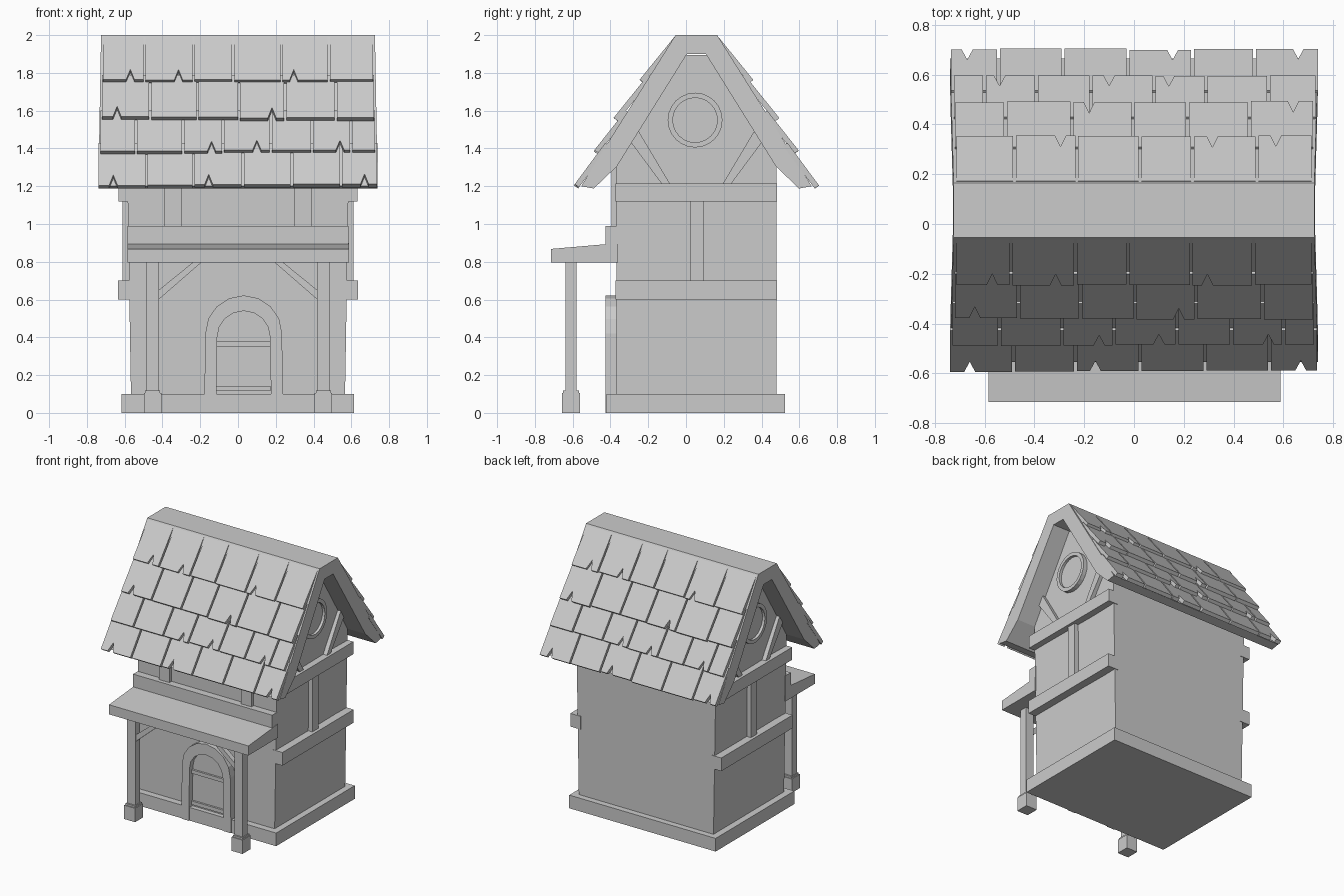
import bpy, bmesh, math, random
from mathutils import Vector

if "Cube" in bpy.data.objects:
    bpy.data.objects.remove(bpy.data.objects["Cube"])

random.seed(4)
CY = 0.055  # y of the roof ridge


def make(name, bm):
    bmesh.ops.recalc_face_normals(bm, faces=bm.faces)
    me = bpy.data.meshes.new(name)
    bm.to_mesh(me)
    bm.free()
    ob = bpy.data.objects.new(name, me)
    bpy.context.collection.objects.link(ob)
    return ob


def add_prism(bm, low, high):
    a = [bm.verts.new(p) for p in low]
    b = [bm.verts.new(p) for p in high]
    bm.faces.new(a)
    bm.faces.new(b[::-1])
    n = len(a)
    for i in range(n):
        bm.faces.new((a[i], b[i], b[(i + 1) % n], a[(i + 1) % n]))


def prism(name, pts, axis, lo, hi):
    """Extrude a 2D profile along x (points are y,z) or along y (points are x,z)."""
    put = (lambda p, t: (t, p[0], p[1])) if axis == 'x' else (lambda p, t: (p[0], t, p[1]))
    bm = bmesh.new()
    add_prism(bm, [put(p, lo) for p in pts], [put(p, hi) for p in pts])
    return make(name, bm)


def box(name, x, y, z):
    return prism(name, [(y[0], z[0]), (y[1], z[0]), (y[1], z[1]), (y[0], z[1])], 'x', *x)


def flare(ob, fn):
    """Widen or narrow an object in x as a function of height."""
    for v in ob.data.vertices:
        v.co.x *= fn(v.co.z)


def mirrored(half):
    return [(CY + u, z) for u, z in half] + [(CY - u, z) for u, z in reversed(half)]


# Plinth and walls, slightly wider towards the top
box("plinth", (-0.617, 0.615), (-0.42, 0.525), (0, 0.1))
walls = prism("walls", mirrored([(0.424, 0.08), (0.424, 1.31), (0.055, 1.895)]), 'x', -0.565, 0.565)
flare(walls, lambda z: 1 + 0.03 * min(z, 1.3))

# Roof slab with flared eaves
outer = [(0.61, 1.2), (0.475, 1.42), (0.11, 2.0)]
inner = [(0.05, 1.9), (0.421, 1.305), (0.543, 1.188)]
profile = ([(CY + u, z) for u, z in outer] + [(CY - u, z) for u, z in reversed(outer)]
           + [(CY - u, z) for u, z in reversed(inner)] + [(CY + u, z) for u, z in inner])
roof = prism("roof_slab", profile, 'x', -0.725, 0.725)
flare(roof, lambda z: 1 + 0.025 * (2 - z))

# Shingle rows: top point, bottom point (distance from ridge, z), x edges, notch positions
rows = [
    ((0.117, 1.99), (0.302, 1.762), [-.72, -.495, -.235, -.025, .23, .48, .72], [-.57, -.315, .295]),
    ((0.255, 1.79), (0.44, 1.56), [-.725, -.465, -.215, .005, .25, .517, .725], [-.64, .18]),
    ((0.375, 1.60), (0.545, 1.385), [-.735, -.54, -.29, -.08, .173, .392, .6, .73], [-.14, .1, .54]),
    ((0.482, 1.43), (0.65, 1.203), [-.745, -.485, -.235, .025, .285, .545, .742], [-.66, -.155, .67]),
]
for side, name in ((-1, "front_shingles"), (1, "back_shingles")):
    bm = bmesh.new()
    for top, bot, edges, notches in rows:
        du, dz = bot[0] - top[0], bot[1] - top[1]
        length = math.hypot(du, dz)
        nu, nz = -dz / length, du / length
        for x0, x1 in zip(edges, edges[1:]):
            x0, x1 = x0 + 0.006, x1 - 0.006
            end = 1 - random.uniform(0, 0.04)
            pts = [(x0, 0), (x0, end)]
            for n in notches:
                if x0 < n < x1:
                    pts += [(n - 0.022, end), (n, end - 0.24), (n + 0.022, end)]
            pts += [(x1, end), (x1, 0)]

            def place(x, s, d):
                u = top[0] + du * s - nu * d
                return Vector((-side * x, CY + side * u, top[1] + dz * s - nz * d))
            add_prism(bm, [place(x, s, 0) for x, s in pts], [place(x, s, 0.028) for x, s in pts])
    make(name, bm)

# Porch roof, and the beam it hangs from
prism("porch_roof", [(-0.715, 0.795), (-0.36, 0.795), (-0.36, 0.9), (-0.425, 0.893), (-0.715, 0.868)],
      'x', -0.585, 0.588)
box("front_beam", (-0.585, 0.585), (-0.425, -0.36), (0.795, 0.99))

# Porch posts, footings, braces and the short studs above the beam
for s, side in ((-1, "left"), (1, "right")):
    cx = 0.452 * s
    box(f"{side}_porch_post", (cx - 0.034, cx + 0.034), (-0.637, -0.58), (0.08, 0.8))
    box(f"{side}_post_footing", (cx - 0.046, cx + 0.046), (-0.657, -0.56), (0, 0.105))
    box(f"{side}_post_footing_cap", (cx - 0.04, cx + 0.04), (-0.65, -0.567), (0.1, 0.118))
    prism(f"{side}_porch_brace", [(s * 0.42, 0.6), (s * 0.42, 0.65), (s * 0.235, 0.8), (s * 0.19, 0.8)],
          'y', -0.628, -0.59)
    box(f"{side}_front_stud", (s * 0.345 - 0.045, s * 0.345 + 0.045), (-0.395, -0.36), (0.98, 1.31))

# Timber framing and round window on both gable ends
for s, side in ((-1, "left"), (1, "right")):
    box(f"{side}_lower_beam", (s * 0.55, s * 0.635), (-0.373, 0.483), (0.6, 0.7))
    box(f"{side}_upper_beam", (s * 0.55, s * 0.632), (-0.373, 0.483), (1.12, 1.215))
    box(f"{side}_wall_stud", (s * 0.55, s * 0.612), (0.02, 0.093), (0.69, 1.13))
    for t, part in ((-1, "front"), (1, "back")):
        brace = [(0.135, 1.205), (0.178, 1.205), (0.345, 1.43), (0.305, 1.49)]
        prism(f"{side}_{part}_gable_brace", [(CY + t * u, z) for u, z in brace], 'x', s * 0.55, s * 0.612)
    ring = lambda r: [(0.048 + r * math.cos(a * math.tau / 24), 1.55 + r * math.sin(a * math.tau / 24))
                      for a in range(24)]
    bm = bmesh.new()
    loops = [[bm.verts.new((s * x, *p)) for p in ring(r)]
             for r, x in ((0.145, 0.56), (0.145, 0.615), (0.118, 0.615), (0.118, 0.56))]
    for k in range(4):
        a, b = loops[k], loops[(k + 1) % 4]
        for i in range(24):
            j = (i + 1) % 24
            bm.faces.new((a[i], a[j], b[j], b[i]))
    make(f"{side}_window_frame", bm)
    prism(f"{side}_window_pane", ring(0.12), 'x', s * 0.56, s * 0.595)


# Arched door with frame and straps
def arch(hw, spring, top):
    c = 0.03
    curve = [(c - hw * math.cos(a * math.pi / 8), spring + (top - spring) * math.sin(a * math.pi / 8))
             for a in range(9)]
    return [(c - hw - 0.006, 0)] + curve + [(c + hw + 0.006, 0)]


prism("door_frame", arch(0.203, 0.42, 0.622) + arch(0.14, 0.40, 0.54)[::-1], 'y', -0.426, -0.36)
prism("door", arch(0.142, 0.40, 0.542), 'y', -0.385, -0.36)
for z in (0.115, 0.352):
    box("door_strap", (-0.113, 0.173), (-0.4, -0.37), (z, z + 0.028))
